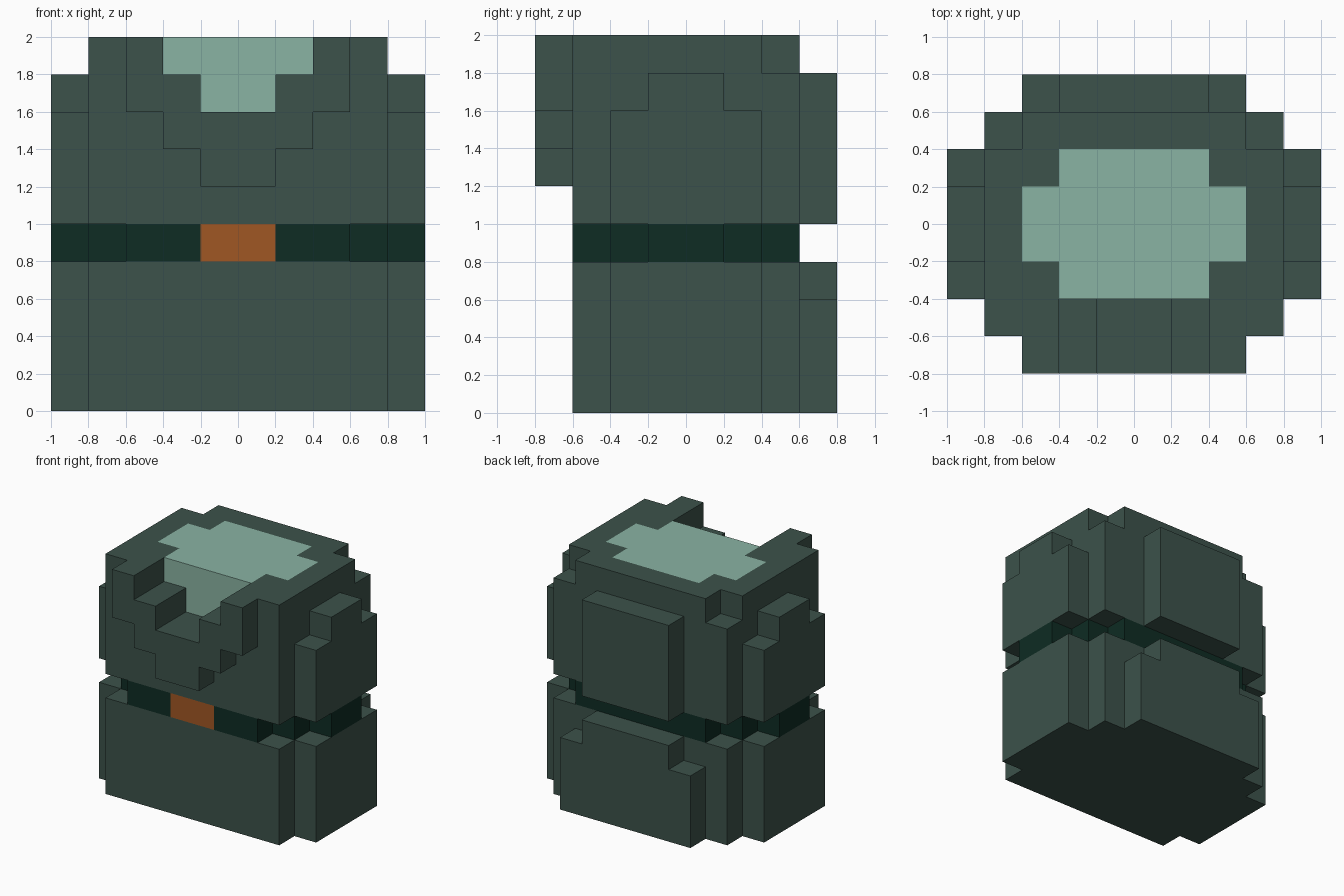
import bpy
import bmesh

cube = bpy.data.objects.get("Cube")
if cube:
    bpy.data.objects.remove(cube, do_unlink=True)

UNIT = 0.2  # every part sits on this block grid


def material(name, rgb):
    mat = bpy.data.materials.new(name)
    mat.use_nodes = True
    colour = (*rgb, 1)
    mat.diffuse_color = colour
    mat.node_tree.nodes["Principled BSDF"].inputs["Base Color"].default_value = colour
    return mat


green = material("grey green", (0.045, 0.084, 0.069))
mint = material("pale mint", (0.254, 0.451, 0.366))
dark = material("dark green", (0.0044, 0.025, 0.017))
orange = material("burnt orange", (0.352, 0.095, 0.017))


def mirror(half):
    """Close a right-hand half outline with its reflection."""
    return half + [(-x, y) for x, y in reversed(half)]


def four_way(quarter):
    """Close a back right quarter outline across both axes."""
    return mirror([(x, -y) for x, y in reversed(quarter)] + quarter)


def prism(name, outline, axis, start, end, *mats):
    """Extrude an outline, in grid units, along one axis."""
    place = {
        "x": lambda a, b: (start, a, b),
        "y": lambda a, b: (a, start, b),
        "z": lambda a, b: (a, b, start),
    }[axis]
    bm = bmesh.new()
    outline = list(dict.fromkeys(outline))
    base = bm.faces.new([bm.verts.new(place(a, b)) for a, b in outline])
    grown = bmesh.ops.extrude_face_region(bm, geom=[base], use_keep_orig=True)
    moved = [v for v in grown["geom"] if isinstance(v, bmesh.types.BMVert)]
    offset = [end - start if a == axis else 0 for a in "xyz"]
    bmesh.ops.translate(bm, verts=moved, vec=offset)
    bmesh.ops.scale(bm, verts=bm.verts, vec=(UNIT,) * 3)
    bmesh.ops.recalc_face_normals(bm, faces=bm.faces)
    mesh = bpy.data.meshes.new(name)
    bm.to_mesh(mesh)
    bm.free()
    for mat in mats:
        mesh.materials.append(mat)
    obj = bpy.data.objects.new(name, mesh)
    bpy.context.collection.objects.link(obj)
    return obj


# Lower body with its side pads, and the stepped pad on the back
prism("lower_body", four_way([(5, 2), (4, 2), (4, 3)]), "z", 0, 4, green)
back_pad = mirror([(3, 0), (3, 3), (2, 3), (2, 4)])
prism("lower_back_pad", back_pad, "y", 3, 4, green)

# Belt with the buckle coloured on its middle front face
belt_side = [(1, -3), (3, -3), (3, -2), (4, -2), (4, -1), (5, -1),
             (5, 1), (4, 1), (4, 2), (3, 2), (3, 3)]
belt = prism("belt", mirror(belt_side), "z", 4, 5, dark, orange)
for face in belt.data.polygons:
    if face.normal.y < -0.9 and abs(face.center.x) < 0.01:
        face.material_index = 1

# Upper body below the neck opening
prism("upper_body", mirror([(4, -3), (4, 3)]), "z", 5, 8, green)
prism("upper_back_pad", mirror([(2, 5), (2, 9)]), "y", 3, 4, green)
shoulder = mirror([(2, 5), (2, 8), (1, 8), (1, 9)])
for side, x in (("left", 4), ("right", -5)):
    prism(side + "_upper_pad", shoulder, "x", x, x + 1, green)

# Neck filling and the two open rings around it
neck = [(3, 1), (2, 1), (2, 2)]
prism("neck", four_way(neck), "z", 8, 10, mint)


def ring(name, gap, back_corner, start):
    outer = [(gap, -3), (4, -3)] + back_corner
    inner = [(2, 2), (2, 1), (3, 1), (3, -1), (2, -1), (2, -2), (gap, -2)]
    left_inner = [(-x, y) for x, y in reversed(inner)]
    prism(name, mirror(outer) + left_inner + inner, "z", start, start + 1, green)


ring("lower_neck_ring", 1, [(4, 3)], 8)
ring("upper_neck_ring", 2, [(4, 2), (3, 2), (3, 3)], 9)

# Stepped collar on the chest
collar = [(1, 6), (1, 7), (2, 7), (2, 8), (3, 8), (3, 10),
          (2, 10), (2, 9), (1, 9), (1, 8)]
prism("collar", mirror(collar), "y", -4, -3, green)
